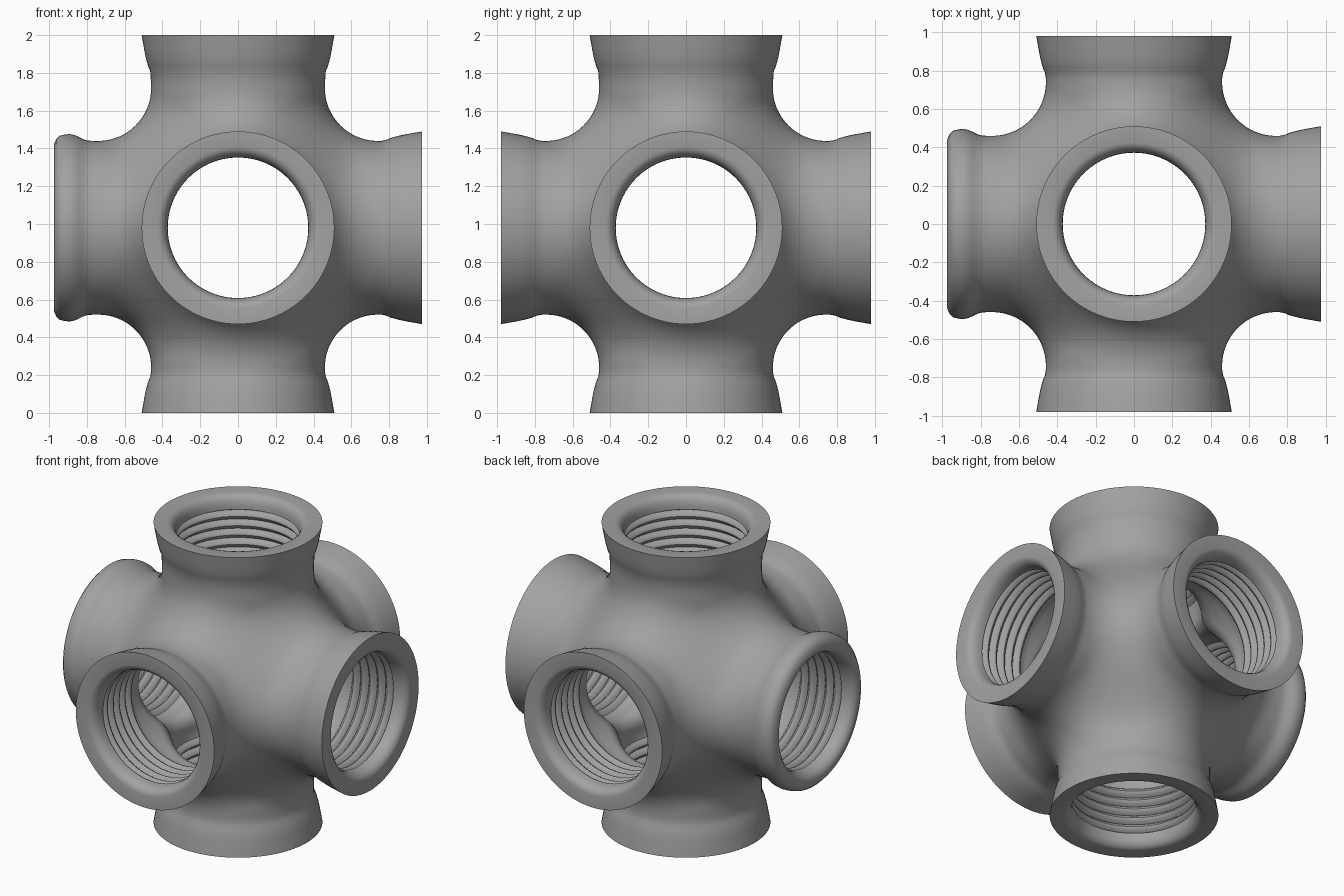
import bpy, bmesh, math
from mathutils import Vector, Matrix

if "Cube" in bpy.data.objects:
    bpy.data.objects.remove(bpy.data.objects["Cube"])

N = 96            # segments round each arm (multiple of 8)
CENTRE_Z = 0.98


def ray_hit(d, radius, fillet):
    """Distance along d to three crossed cylinders joined with a round fillet."""
    def outside(t):
        x, y, z = d * t
        s = 0.0
        for a, b in ((x, y), (y, z), (z, x)):
            s += max(fillet - math.hypot(a, b) + radius, 0.0) ** 2
        return fillet - math.sqrt(s) > 0
    lo, hi = 0.1, 2.0
    for _ in range(24):
        mid = (lo + hi) / 2
        if outside(mid):
            hi = mid
        else:
            lo = mid
    return hi


def hub_rings(radius, fillet, length, rows):
    """Rings from the border with neighbouring arms out to a plain round rim."""
    rings = []
    for i in range(rows + 1):
        ring = []
        for k in range(N):
            phi = 2 * math.pi * k / N
            c, s = math.cos(phi), math.sin(phi)
            border = math.atan(1 / max(abs(c), abs(s)))
            th = border + (math.atan(radius / length) - border) * i / rows
            d = Vector((math.sin(th) * c, math.sin(th) * s, math.cos(th)))
            ring.append(d * ray_hit(d, radius, fillet))
        rings.append(ring)
    return rings


def circle(r, z):
    return [Vector((r * math.cos(2 * math.pi * k / N), r * math.sin(2 * math.pi * k / N), z))
            for k in range(N)]


# Shared hub: outside skin and inside cavity
outer = hub_rings(0.46, 0.28, 0.76, 22)
inner = hub_rings(0.41, 0.08, 0.53, 12)

# Collar profiles: (radius, distance back from the end)
flared = [(0.465, .19), (0.476, .165), (0.488, .12), (0.496, .08), (0.503, .04), (0.51, 0)]
rounded = [(0.461, .185), (0.467, .16), (0.48, .135), (0.491, .11), (0.496, .085),
           (0.494, .06), (0.487, .03), (0.468, .012), (0.44, 0)]
mouth = [(0.425, 0), (0.408, .005), (0.392, .018), (0.38, .038), (0.374, .065), (0.372, .09)]

# Thread: rounded ridges with sharp valleys
thread = []
PITCH = 0.062
for i in range(5):
    for j in range(7):
        u = j / 6
        if j == 0 and i > 0:
            continue
        thread.append((0.402 - 0.03 * math.sin(math.pi * u), .105 + (i + u) * PITCH))

bm = bmesh.new()
arms = [((0, 0, 1), 1.02, flared), ((0, 0, -1), 0.98, flared),
        ((0, 1, 0), 0.98, flared), ((0, -1, 0), 0.98, flared),
        ((1, 0, 0), 0.975, flared), ((-1, 0, 0), 0.975, rounded)]
for axis, end, collar in arms:
    a = Vector(axis)
    u = Vector((a.y, a.z, a.x))
    frame = Matrix((u, a.cross(u), a)).transposed()
    rings = outer + [circle(r, end - b) for r, b in collar + mouth + thread]
    rings += inner[::-1]
    grid = [[bm.verts.new(frame @ p + Vector((0, 0, CENTRE_Z))) for p in ring] for ring in rings]
    for r0, r1 in zip(grid, grid[1:]):
        for k in range(N):
            n = (k + 1) % N
            bm.faces.new((r0[k], r0[n], r1[n], r1[k]))

# Weld the six arms into one closed body
bmesh.ops.remove_doubles(bm, verts=bm.verts, dist=0.0002)
bmesh.ops.recalc_face_normals(bm, faces=bm.faces)
mesh = bpy.data.meshes.new("six_way_pipe_fitting")
bm.to_mesh(mesh)
bm.free()
fitting = bpy.data.objects.new("six_way_pipe_fitting", mesh)
bpy.context.collection.objects.link(fitting)

grey = bpy.data.materials.new("cast_metal_grey")
grey.diffuse_color = (0.36, 0.36, 0.36, 1)
grey.use_nodes = True
grey.node_tree.nodes["Principled BSDF"].inputs["Base Color"].default_value = grey.diffuse_color
mesh.materials.append(grey)

bpy.context.view_layer.objects.active = fitting
fitting.select_set(True)
bpy.ops.object.shade_smooth_by_angle(angle=math.radians(35))
